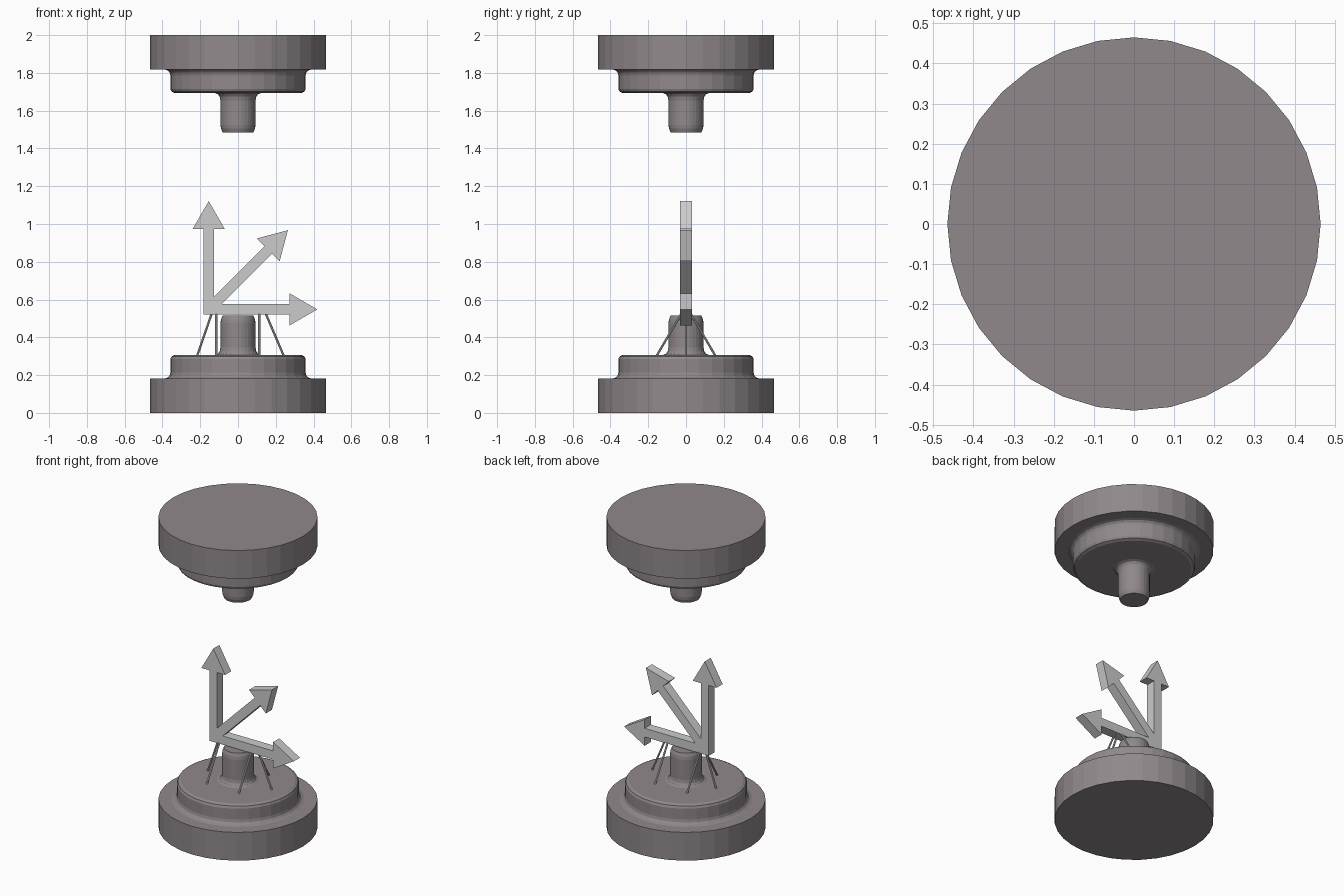
import bpy, bmesh
from math import cos, sin, pi
from mathutils import Vector

if "Cube" in bpy.data.objects:
    bpy.data.objects.remove(bpy.data.objects["Cube"])

dark = bpy.data.materials.new("dark_grey")
dark.diffuse_color = (0.28, 0.25, 0.26, 1)
dark.use_nodes = True
dark.node_tree.nodes["Principled BSDF"].inputs["Base Color"].default_value = dark.diffuse_color


def finish(name, bm, mat=None):
    bmesh.ops.recalc_face_normals(bm, faces=bm.faces)
    mesh = bpy.data.meshes.new(name)
    bm.to_mesh(mesh)
    bm.free()
    obj = bpy.data.objects.new(name, mesh)
    bpy.context.collection.objects.link(obj)
    if mat:
        mesh.materials.append(mat)
    return obj


def lathe(name, profile, sides=32, flip=False):
    bm = bmesh.new()
    rings = []
    for r, z in profile:
        z = 2 - z if flip else z
        rings.append([bm.verts.new((r * cos(2 * pi * i / sides), r * sin(2 * pi * i / sides), z))
                      for i in range(sides)])
    for a, b in zip(rings, rings[1:]):
        for i in range(sides):
            j = (i + 1) % sides
            bm.faces.new((a[i], a[j], b[j], b[i]))
    bm.faces.new(rings[0])
    bm.faces.new(rings[-1])
    return finish(name, bm, dark)


# Stepped pedestal, and its upside-down twin above
profile = [(0.465, 0), (0.465, 0.182), (0.388, 0.182), (0.372, 0.187), (0.362, 0.198),
           (0.358, 0.215), (0.358, 0.285), (0.352, 0.299), (0.335, 0.307),
           (0.122, 0.307), (0.106, 0.313), (0.097, 0.326), (0.093, 0.345),
           (0.093, 0.475), (0.090, 0.495), (0.082, 0.515)]
lathe("lower_pedestal", profile)
lathe("upper_pedestal", profile, flip=True)

# Three arrows fanning from one corner, as one extruded outline
origin = Vector((-0.155, 0.548))
half, head, head_len, depth = 0.028, 0.085, 0.147, 0.031


def arrow_head(angle, length):
    d = Vector((cos(angle), sin(angle)))
    n = Vector((-d.y, d.x))
    neck = origin + d * (length - head_len)
    return [neck - n * half, neck - n * head, origin + d * length,
            neck + n * head, neck + n * half]


crotch = half * (1 + 2 ** 0.5)
outline = [origin + Vector((-half, -half))]
outline += arrow_head(0, 0.575)
outline.append(origin + Vector((crotch, half)))
outline += arrow_head(pi / 4, 0.593)
outline.append(origin + Vector((half, crotch)))
outline += arrow_head(pi / 2, 0.573)
bm = bmesh.new()
face = bm.faces.new([bm.verts.new((p.x, -depth, p.y)) for p in outline])
ext = bmesh.ops.extrude_face_region(bm, geom=[face], use_keep_orig=True)
bmesh.ops.translate(bm, vec=(0, 2 * depth, 0),
                    verts=[v for v in ext["geom"] if isinstance(v, bmesh.types.BMVert)])
finish("arrows", bm)


# Thin wire legs: two tripods holding the arrows
def wire(name, start, end, radius=0.006):
    start, end = Vector(start), Vector(end)
    axis = end - start
    bm = bmesh.new()
    bmesh.ops.create_cone(bm, cap_ends=True, segments=8, radius1=radius,
                          radius2=radius, depth=axis.length)
    obj = finish(name, bm)
    obj.rotation_mode = 'QUATERNION'
    obj.rotation_quaternion = axis.to_track_quat('Z', 'Y')
    obj.location = (start + end) / 2


for label, inner, top, foot in (("left", -0.115, -0.138, -0.217), ("right", 0.113, 0.145, 0.243)):
    wire(label + "_outer_leg", (foot, 0, 0.3), (top, 0, 0.53))
    for side, s in (("front", -1), ("back", 1)):
        wire(f"{label}_{side}_leg", (inner, s * 0.157, 0.3), (inner, s * 0.022, 0.53))
